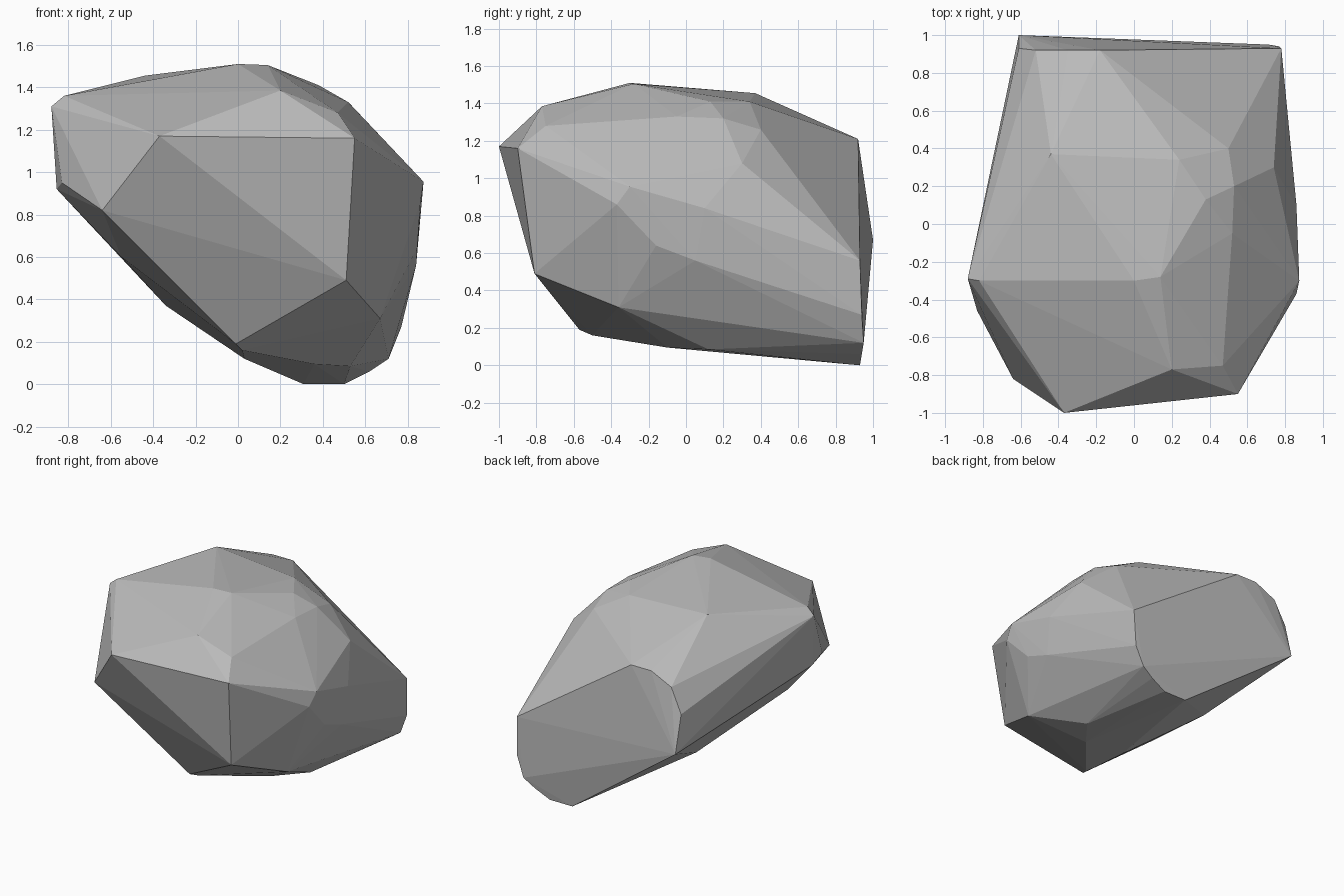
import bpy, bmesh

# Rock: the convex hull of its main corners, grouped by side
front_face = [(-.37, -1, 1.17), (.55, -.9, 1.16), (.51, -.81, .49),
              (-.01, -.57, .19), (-.64, -.82, .82)]
back_face = [(-.61, 1, .67), (-.61, .93, .95), (-.52, .92, 1.13), (-.35, .92, 1.21),
             (-.18, .92, 1.21), (.67, .93, .61), (.78, .93, .56), (.77, .94, .27),
             (.71, .95, .12), (.62, .94, .06), (.5, .93, 0), (.31, .93, 0)]
crown = [(0, -.3, 1.51), (.14, -.28, 1.505), (-.44, .37, 1.455), (.2, -.77, 1.385),
         (.47, -.75, 1.28), (.38, .13, 1.41), (.53, .2, 1.32), (.24, .34, 1.41),
         (.5, .4, 1.26), (.52, -.05, 1.33)]
left_side = [(-.88, -.29, 1.31), (-.82, -.3, 1.36), (-.83, -.46, .95),
             (-.855, -.3, .92), (-.55, -.45, .6), (-.34, .36, .37)]
right_side = [(.875, -.3, .955), (.86, -.37, .86), (.845, -.16, .64), (.84, .05, .56),
              (.86, .1, .84), (.74, .3, 1.08), (.67, -.36, .31), (.73, 0, .36)]
underside = [(.02, -.5, .16), (.03, -.1, .12), (.36, -.1, .095), (.53, .12, .085)]

bm = bmesh.new()
for co in front_face + back_face + crown + left_side + right_side + underside:
    bm.verts.new(co)
bmesh.ops.convex_hull(bm, input=bm.verts[:])
loose = [v for v in bm.verts if not v.link_faces]
bmesh.ops.delete(bm, geom=loose, context='VERTS')
bmesh.ops.recalc_face_normals(bm, faces=bm.faces[:])

mesh = bpy.data.meshes.new("rock")
bm.to_mesh(mesh)
bm.free()

# Plain grey stone, flat faces
stone = bpy.data.materials.new("grey stone")
stone.diffuse_color = (.5, .5, .5, 1)
mesh.materials.append(stone)
rock = bpy.data.objects.new("rock", mesh)
bpy.context.collection.objects.link(rock)
